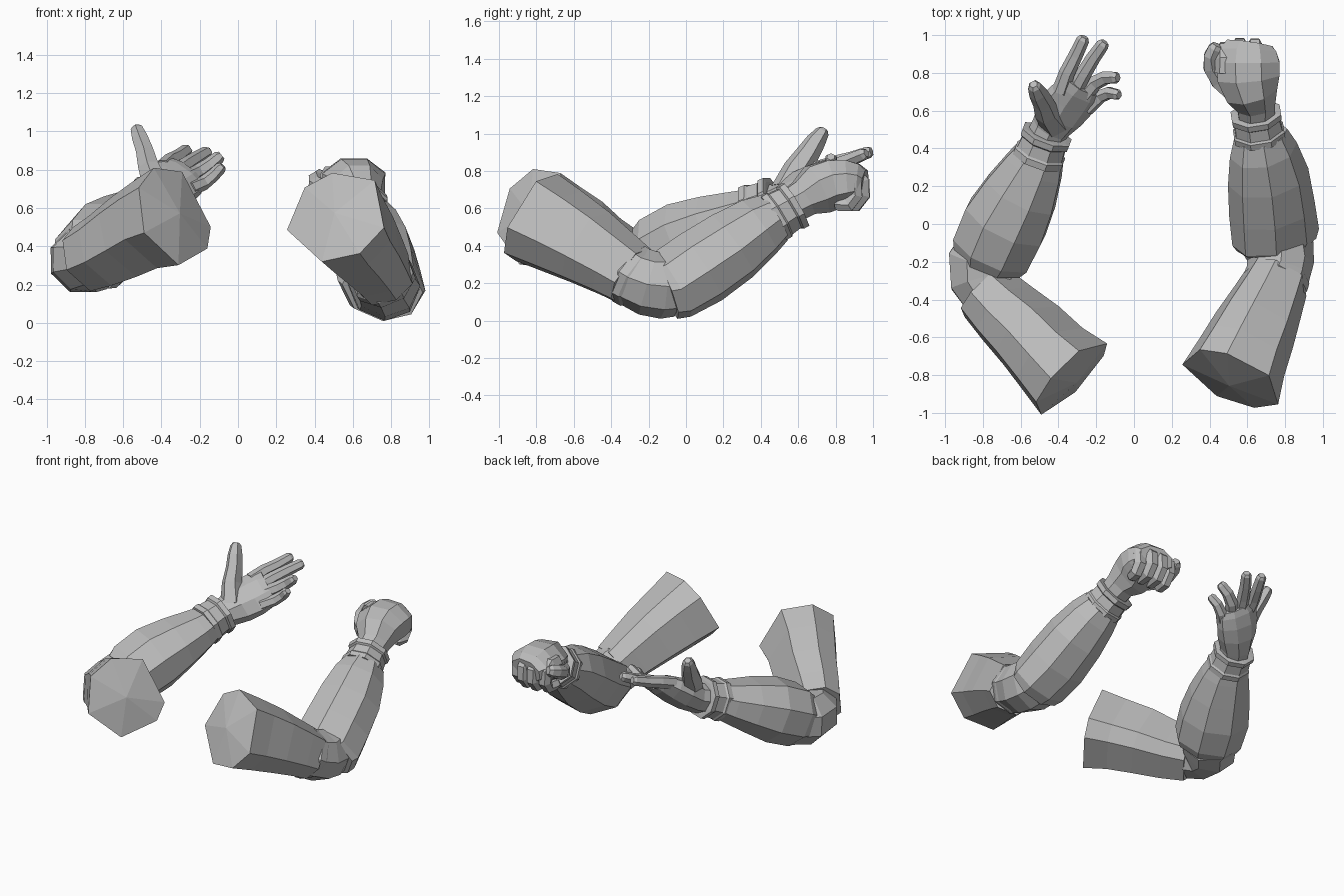
import bpy, bmesh, math
from mathutils import Vector

mat = bpy.data.materials.new("mid_grey")
mat.diffuse_color = (0.5, 0.5, 0.5, 1)
OCT = [22.5 + 45 * i for i in range(8)]
HEX = [30 + 60 * i for i in range(6)]


def loft(name, stations, angles=OCT, ref=(0, 0, 1), bulge=0.0):
    """Skin rings (x, y, z, half width, half height) along a path, with fanned ends."""
    pts = [Vector(s[:3]) for s in stations]
    bm = bmesh.new()
    rings = []
    for i, s in enumerate(stations):
        d = (pts[min(i + 1, len(pts) - 1)] - pts[max(i - 1, 0)]).normalized()
        h = Vector(ref)
        h = (h - d * h.dot(d)).normalized()
        w = d.cross(h)
        rings.append([bm.verts.new(pts[i] + w * s[3] * math.cos(math.radians(a))
                                   + h * s[4] * math.sin(math.radians(a))) for a in angles])
    n = len(angles)
    for a, b in zip(rings, rings[1:]):
        for k in range(n):
            bm.faces.new((a[k], a[(k + 1) % n], b[(k + 1) % n], b[k]))
    for ring, tip in ((rings[0], pts[0] + (pts[0] - pts[1]).normalized() * bulge),
                      (rings[-1], pts[-1])):
        c = bm.verts.new(tip)
        for k in range(n):
            bm.faces.new((ring[k], ring[(k + 1) % n], c))
    bmesh.ops.recalc_face_normals(bm, faces=bm.faces)
    me = bpy.data.meshes.new(name)
    bm.to_mesh(me)
    bm.free()
    me.materials.append(mat)
    ob = bpy.data.objects.new(name, me)
    bpy.context.collection.objects.link(ob)
    return ob


def finger(name, path, r, ref=(0, 0, 1)):
    """Tapered six-sided digit through the given joints."""
    last = len(path) - 1
    st = [(*p, r * (1 - 0.25 * i / last), r * (1 - 0.25 * i / last)) for i, p in enumerate(path)]
    a, b = Vector(path[-2]), Vector(path[-1])
    st.append((*(b + (b - a).normalized() * r * 0.4), r * 0.5, r * 0.5))
    loft(name, st, HEX, ref)


def cuff(name, a, b, r):
    """Wrist band with a slightly raised lip at each end."""
    a, b = Vector(a), Vector(b)
    prof = ((0, .9), (0.02, 1), (.25, 1), (.32, .93), (.72, .88), (.78, .97), (1, .98), (1.02, .8))
    loft(name, [(*a.lerp(b, t), r * k, r * k) for t, k in prof])


# ---- arm with the closed fist (+x side) ----
loft("fist_upper_arm", [(.52, -.82, .555, .285, .265), (.58, -.68, .48, .255, .245),
                        (.65, -.53, .395, .232, .22), (.72, -.38, .30, .20, .19),
                        (.76, -.29, .24, .182, .175)],
     [53, 106, 140, 197, 262, 306, 346], bulge=0.045)
loft("fist_elbow_band", [(.745, -.32, .26, .16, .16), (.75, -.305, .25, .174, .172),
                         (.765, -.265, .225, .172, .17), (.77, -.25, .215, .16, .16)],
     ref=(.3, 0, .95))
loft("fist_elbow", [(.76, -.29, .24, .165, .165), (.775, -.2, .2, .178, .175),
                    (.765, -.13, .19, .19, .178), (.755, -.08, .195, .19, .172)],
     ref=(.4, 0, .92))
loft("fist_forearm", [(.755, -.11, .18, .22, .175), (.75, -.07, .195, .242, .19),
                      (.73, .08, .285, .235, .205), (.71, .25, .40, .222, .195),
                      (.685, .39, .50, .185, .168), (.67, .475, .55, .145, .14)],
     ref=(.4, 0, .92))
cuff("fist_cuff", (.665, .46, .545), (.645, .585, .62), .145)
loft("fist_palm", [(.65, .56, .61, .10, .10), (.645, .63, .655, .108, .108),
                   (.62, .70, .70, .148, .145), (.605, .78, .725, .178, .145),
                   (.605, .86, .735, .178, .135), (.605, .92, .735, .16, .11),
                   (.61, .955, .73, .13, .08)])
for i, x in enumerate((.48, .56, .64, .71)):
    f = (-.01, .012, .008, -.03)[i]
    finger("fist_finger_%d" % (i + 1),
           [(x, .80, .78 + f), (x, .88 + f, .785 + f), (x, .93 + f, .74), (x, .935 + f, .67),
            (x, .90 + f, .62), (x - .01, .82, .62)], .053, (1, 0, 0))
finger("fist_thumb", [(.52, .70, .68), (.45, .76, .69), (.41, .83, .72), (.41, .89, .75),
                      (.43, .93, .765)], .056)

# ---- arm with the open hand (-x side) ----
loft("open_upper_arm", [(-.335, -.81, .56, .268, .272), (-.45, -.70, .515, .238, .245),
                        (-.565, -.575, .45, .222, .228), (-.69, -.46, .38, .20, .20),
                        (-.79, -.36, .335, .18, .18)],
     [107, 61, 347, 319, 261, 200, 146], bulge=0.045)
loft("open_elbow", [(-.765, -.375, .34, .155, .155), (-.815, -.30, .33, .17, .168),
                    (-.812, -.21, .325, .19, .178), (-.76, -.14, .34, .188, .18)])
loft("open_forearm", [(-.77, -.19, .335, .20, .185), (-.75, -.14, .36, .23, .212),
                      (-.68, .01, .435, .238, .218), (-.60, .16, .505, .21, .182),
                      (-.53, .30, .565, .167, .142), (-.505, .355, .59, .145, .125)])
cuff("open_cuff", (-.51, .34, .585), (-.46, .475, .64), .145)

# palm: rings stand square to the palm's facing direction
palm_normal = (.24, -.63, .73)
loft("open_palm", [(-.477, .445, .62, .10, .10), (-.443, .508, .642, .105, .10),
                   (-.393, .58, .685, .138, .098), (-.338, .65, .73, .152, .082),
                   (-.292, .70, .768, .147, .064), (-.265, .727, .787, .122, .045)],
     ref=palm_normal)
digits = {
    "open_index": [(-.39, .70, .81), (-.355, .80, .845), (-.31, .89, .87), (-.27, .975, .90)],
    "open_middle": [(-.32, .70, .785), (-.27, .79, .825), (-.215, .88, .86), (-.165, .95, .89)],
    "open_ring": [(-.28, .66, .75), (-.21, .745, .785), (-.15, .775, .825), (-.10, .775, .865)],
    "open_little": [(-.25, .61, .70), (-.18, .675, .73), (-.13, .695, .77), (-.09, .685, .81)],
}
for name, path in digits.items():
    finger(name, path, .046 if name != "open_little" else .041, palm_normal)
# thumb with its fleshy base
loft("open_thumb", [(-.42, .535, .69, .08, .085), (-.465, .595, .81, .062, .075),
                    (-.485, .65, .89, .052, .064), (-.51, .695, .96, .047, .054),
                    (-.528, .73, 1.01, .036, .038), (-.532, .74, 1.025, .022, .022)],
     HEX, (0, 1, 0))
